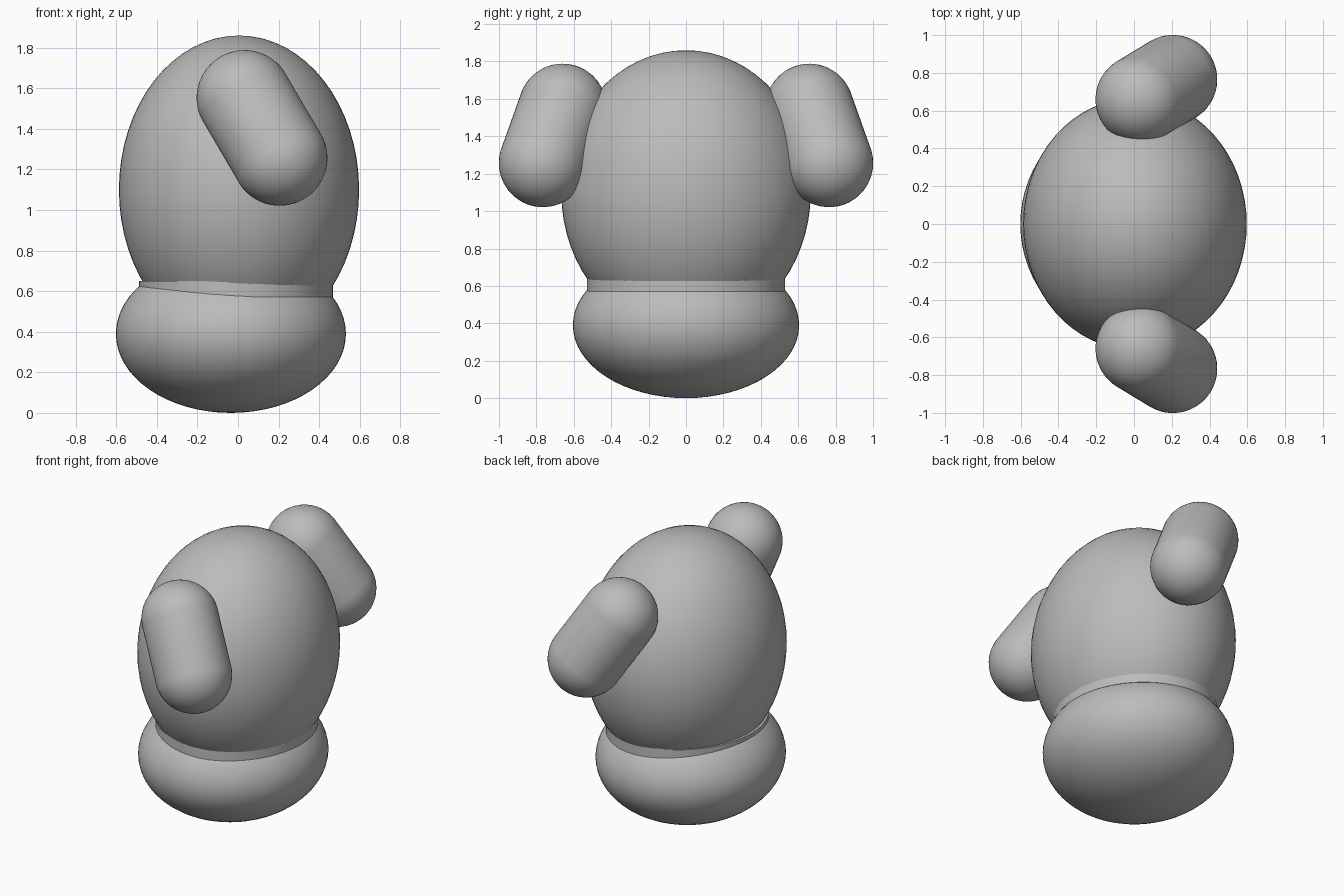
import bpy, bmesh
from mathutils import Matrix, Vector

cube = bpy.data.objects.get("Cube")
if cube:
    bpy.data.objects.remove(cube, do_unlink=True)

clay = bpy.data.materials.new("clay grey")
clay.use_nodes = True
grey = (0.5, 0.5, 0.5, 1)
clay.diffuse_color = grey
clay.node_tree.nodes["Principled BSDF"].inputs["Base Color"].default_value = grey


def add_part(name, bm, matrix):
    """Turn a bmesh into a smooth-shaded grey object."""
    bm.transform(matrix)
    bmesh.ops.recalc_face_normals(bm, faces=bm.faces)
    mesh = bpy.data.meshes.new(name)
    bm.to_mesh(mesh)
    bm.free()
    mesh.materials.append(clay)
    obj = bpy.data.objects.new(name, mesh)
    bpy.context.collection.objects.link(obj)
    bpy.ops.object.select_all(action='DESELECT')
    obj.select_set(True)
    bpy.context.view_layer.objects.active = obj
    bpy.ops.object.shade_smooth_by_angle()


def placed(centre, radii):
    return Matrix.Translation(centre) @ Matrix.Diagonal((*radii, 1))


def ellipsoid(name, centre, radii):
    bm = bmesh.new()
    bmesh.ops.create_uvsphere(bm, u_segments=64, v_segments=32, radius=1)
    add_part(name, bm, placed(centre, radii))


def capsule(name, start, end, radius):
    """Sphere whose two halves are pulled apart along its axis."""
    start, end = Vector(start), Vector(end)
    axis = end - start
    bm = bmesh.new()
    # an odd ring count leaves no ring on the equator
    bmesh.ops.create_uvsphere(bm, u_segments=48, v_segments=25, radius=radius)
    for v in bm.verts:
        v.co.z += axis.length / 2 * (1 if v.co.z > 0 else -1)
    turn = axis.to_track_quat('Z', 'Y').to_matrix().to_4x4()
    add_part(name, bm, Matrix.Translation((start + end) / 2) @ turn)


# Egg-shaped body resting on a squashed base
ellipsoid("body", (0.005, 0, 1.1), (0.592, 0.667, 0.76))
ellipsoid("base", (-0.035, 0, 0.39), (0.567, 0.605, 0.39))

# Short upright collar between base and body
bm = bmesh.new()
bmesh.ops.create_cone(bm, cap_ends=True, segments=64, radius1=1, radius2=1, depth=1)
add_part("collar", bm, placed((-0.01, 0, 0.61), (0.478, 0.53, 0.08)))

# Stubby arms, mirrored front to back
for name, side in (("front_arm", -1), ("back_arm", 1)):
    capsule(name, (0.032, side * 0.66, 1.552), (0.205, side * 0.765, 1.257), 0.236)
